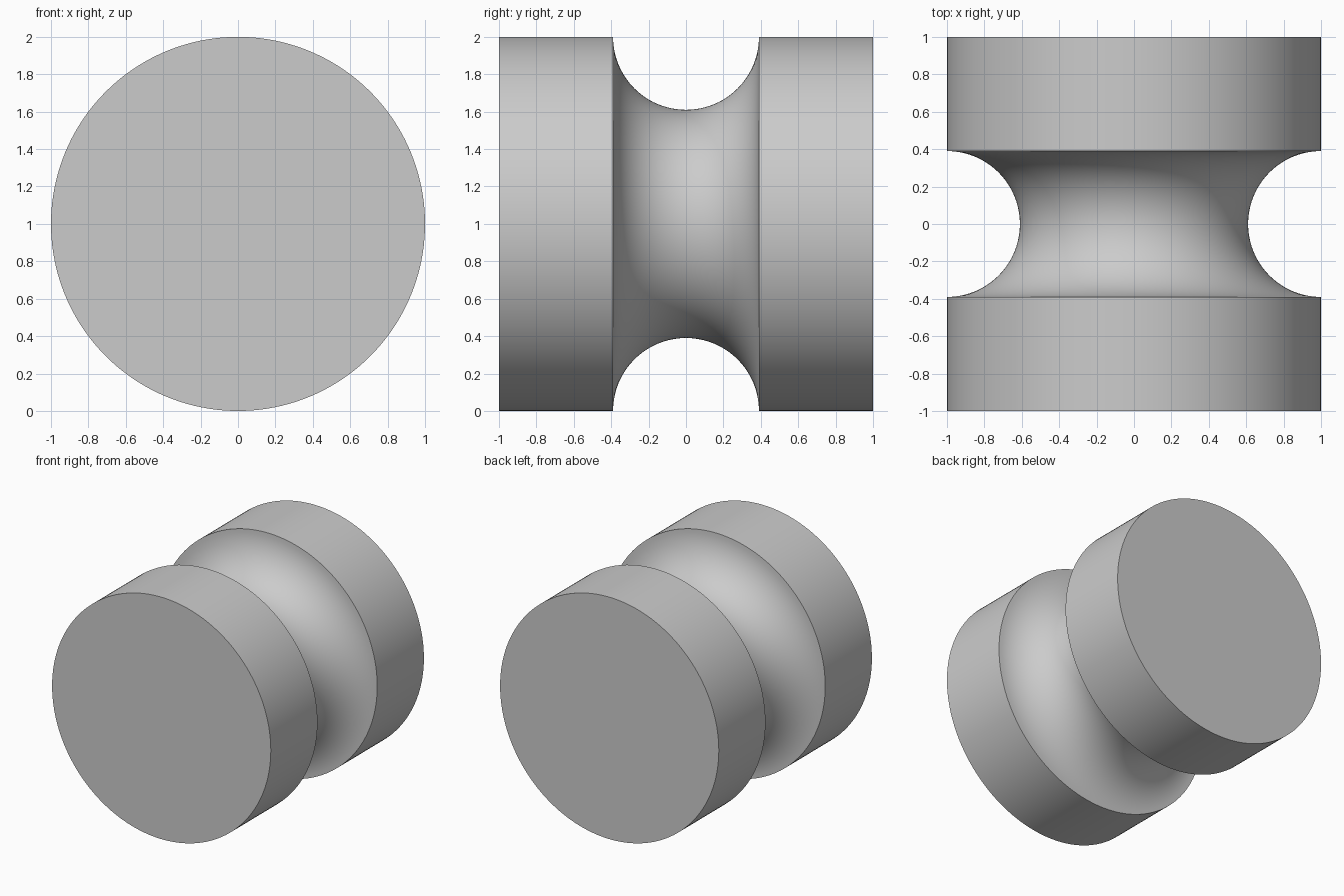
import bpy
import bmesh
from math import cos, sin, pi, radians
from mathutils import Vector

cube = bpy.data.objects.get("Cube")
if cube:
    bpy.data.objects.remove(cube, do_unlink=True)

RADIUS = 1.0
HALF_LENGTH = 1.0
GROOVE = 0.39
GROOVE_STEPS = 40
SIDES = 160

# Plain grey material
grey = bpy.data.materials.new("light grey")
grey.use_nodes = True
colour = (0.6, 0.6, 0.6, 1.0)
grey.diffuse_color = colour
grey.node_tree.nodes["Principled BSDF"].inputs["Base Color"].default_value = colour

# Half outline of the spool: rim, semicircular groove, rim
profile = [(RADIUS, -HALF_LENGTH)]
for i in range(GROOVE_STEPS + 1):
    a = pi * i / GROOVE_STEPS
    profile.append((RADIUS - GROOVE * sin(a), -GROOVE * cos(a)))
profile.append((RADIUS, HALF_LENGTH))

# Revolve the outline about the y axis
bm = bmesh.new()
verts = [bm.verts.new((r, y, 0)) for r, y in profile]
edges = [bm.edges.new(pair) for pair in zip(verts, verts[1:])]
bmesh.ops.spin(bm, geom=verts + edges, cent=(0, 0, 0), axis=Vector((0, 1, 0)),
               angle=2 * pi, steps=SIDES, use_merge=True)
bmesh.ops.remove_doubles(bm, verts=bm.verts, dist=0.0001)

# Flat end caps
bmesh.ops.holes_fill(bm, edges=[e for e in bm.edges if e.is_boundary], sides=0)
bmesh.ops.recalc_face_normals(bm, faces=bm.faces)

mesh = bpy.data.meshes.new("grooved_spool")
bm.to_mesh(mesh)
bm.free()
mesh.materials.append(grey)

spool = bpy.data.objects.new("grooved_spool", mesh)
spool.location.z = RADIUS
bpy.context.collection.objects.link(spool)

# Smooth curved surfaces with crisp rims
bpy.ops.object.select_all(action="DESELECT")
spool.select_set(True)
bpy.context.view_layer.objects.active = spool
bpy.ops.object.shade_smooth_by_angle(angle=radians(30))
